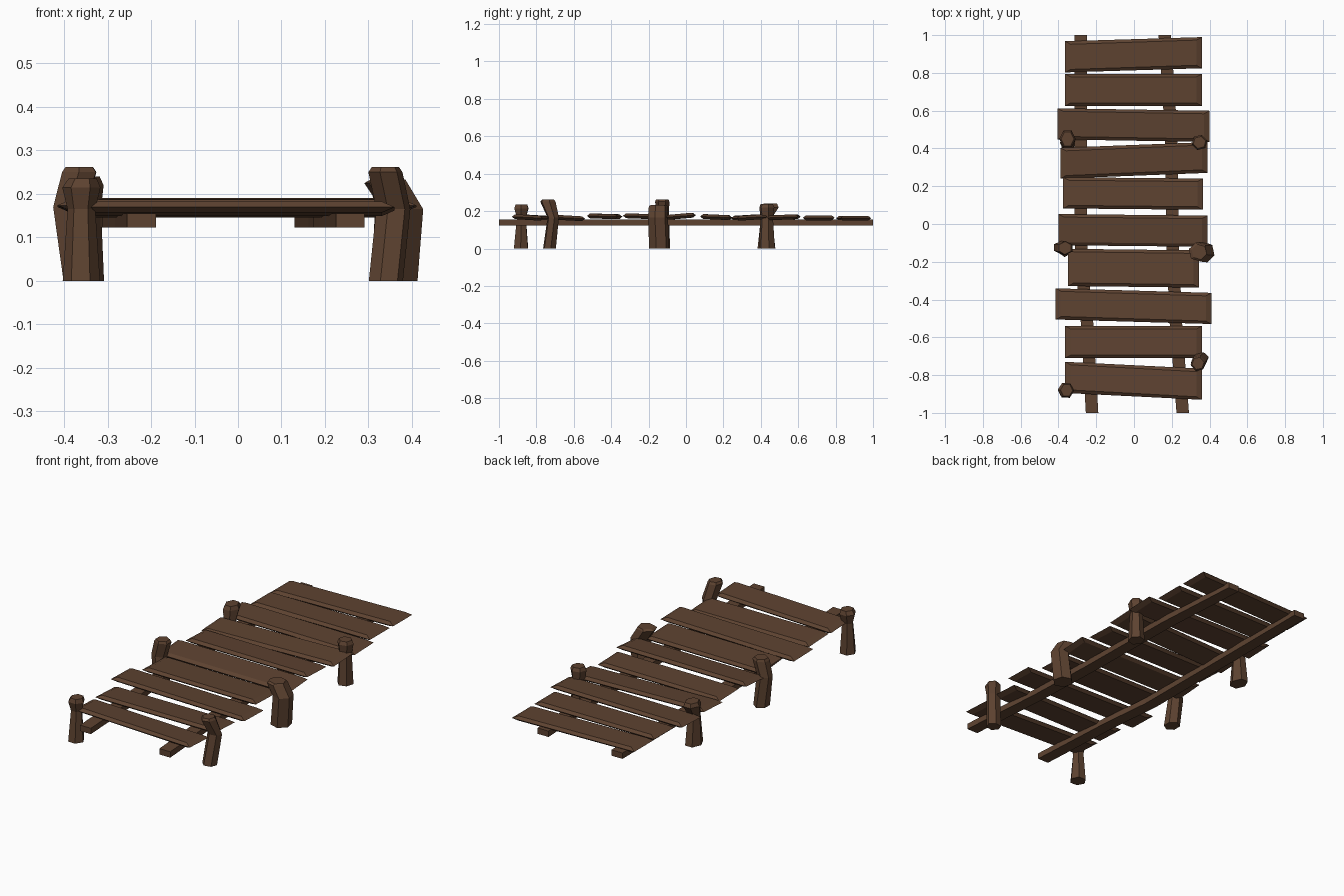
import bpy
from math import cos, sin, pi

wood = bpy.data.materials.new("brown_wood")
wood.diffuse_color = (0.11, 0.055, 0.03, 1)


def make(name, rings):
    """Skin a stack of equal-length closed rings and cap both ends."""
    n = len(rings[0])
    verts = [v for r in rings for v in r]
    faces = [tuple(reversed(range(n))),
             tuple(range(len(verts) - n, len(verts)))]
    for k in range(len(rings) - 1):
        for i in range(n):
            j = (i + 1) % n
            faces.append((k*n + i, k*n + j, k*n + n + j, k*n + n + i))
    me = bpy.data.meshes.new(name)
    me.from_pydata(verts, [], faces)
    me.materials.append(wood)
    ob = bpy.data.objects.new(name, me)
    bpy.context.collection.objects.link(ob)


# Deck planks: left x, right x, left y-centre, right y-centre, width, mid z, edge tilt
planks = [
    (-.365, .36, .885, .907, .165, .162, 0),
    (-.365, .36, .71, .71, .17, .164, 0),
    (-.405, .40, .53, .517, .165, .167, .003),
    (-.39, .39, .322, .352, .163, .166, .004),
    (-.375, .365, .165, .158, .165, .168, -.003),
    (-.40, .39, -.03, -.038, .165, .172, .006),
    (-.35, .345, -.23, -.238, .197, .172, -.003),
    (-.415, .41, -.423, -.447, .165, .172, -.002),
    (-.365, .36, -.625, -.625, .17, .163, -.004),
    (-.365, .36, -.812, -.848, .165, .166, -.004),
]
for i, (xl, xr, yl, yr, w, z, t) in enumerate(planks):
    def outline(inset_x, inset_y, dz):
        h = w / 2 - inset_y
        return [(xl + inset_x, yl - h, z + dz - t), (xr - inset_x, yr - h, z + dz - t),
                (xr - inset_x, yr + h, z + dz + t), (xl + inset_x, yl + h, z + dz + t)]
    make(f"plank_{i + 1}", [outline(.03, .016, -.013), outline(0, 0, 0),
                            outline(.03, .016, .013)])

# Two slightly crooked bearers beneath the deck: (x, y) path
bearers = {
    "left_bearer": [(-.222, -1), (-.25, -.5), (-.28, -.2), (-.283, .5), (-.283, 1)],
    "right_bearer": [(.258, -1), (.22, -.5), (.205, -.1), (.195, .5), (.163, 1)],
}
for name, path in bearers.items():
    make(name, [[(x - .033, y, .123), (x + .033, y, .123),
                 (x + .033, y, .155), (x - .033, y, .155)] for x, y in path])

# Six-sided posts: each ring is x, y, x radius, y radius, z
posts = {
    "left_back_post": [(-.35, .43, .042, .055, 0), (-.35, .43, .035, .034, .165),
                       (-.352, .45, .043, .053, .22), (-.352, .45, .034, .042, .24)],
    "right_back_post": [(.347, .432, .042, .045, 0), (.347, .432, .033, .034, .165),
                        (.347, .432, .043, .042, .22), (.347, .432, .034, .033, .238)],
    "left_middle_post": [(-.366, -.13, .04, .045, 0), (-.388, -.125, .042, .034, .17),
                         (-.365, -.127, .045, .038, .25), (-.365, -.127, .036, .034, .262)],
    "right_middle_post": [(.362, -.143, .053, .055, 0), (.378, -.15, .05, .055, .165),
                          (.34, -.148, .052, .052, .225), (.345, -.148, .042, .042, .233)],
    "left_front_post": [(-.36, -.882, .043, .043, 0), (-.36, -.88, .032, .027, .165),
                        (-.36, -.88, .044, .043, .215), (-.357, -.88, .032, .035, .236)],
    "right_front_post": [(.34, -.73, .04, .036, 0), (.357, -.71, .04, .032, .165),
                         (.339, -.738, .04, .043, .25), (.339, -.738, .032, .034, .262)],
}
for k, (name, rings) in enumerate(posts.items()):
    turn = .25 * k
    unit = [(cos(turn + i * pi / 3), sin(turn + i * pi / 3)) for i in range(6)]
    make(name, [[(x + rx * c, y + ry * s, z) for c, s in unit]
                for x, y, rx, ry, z in rings])
